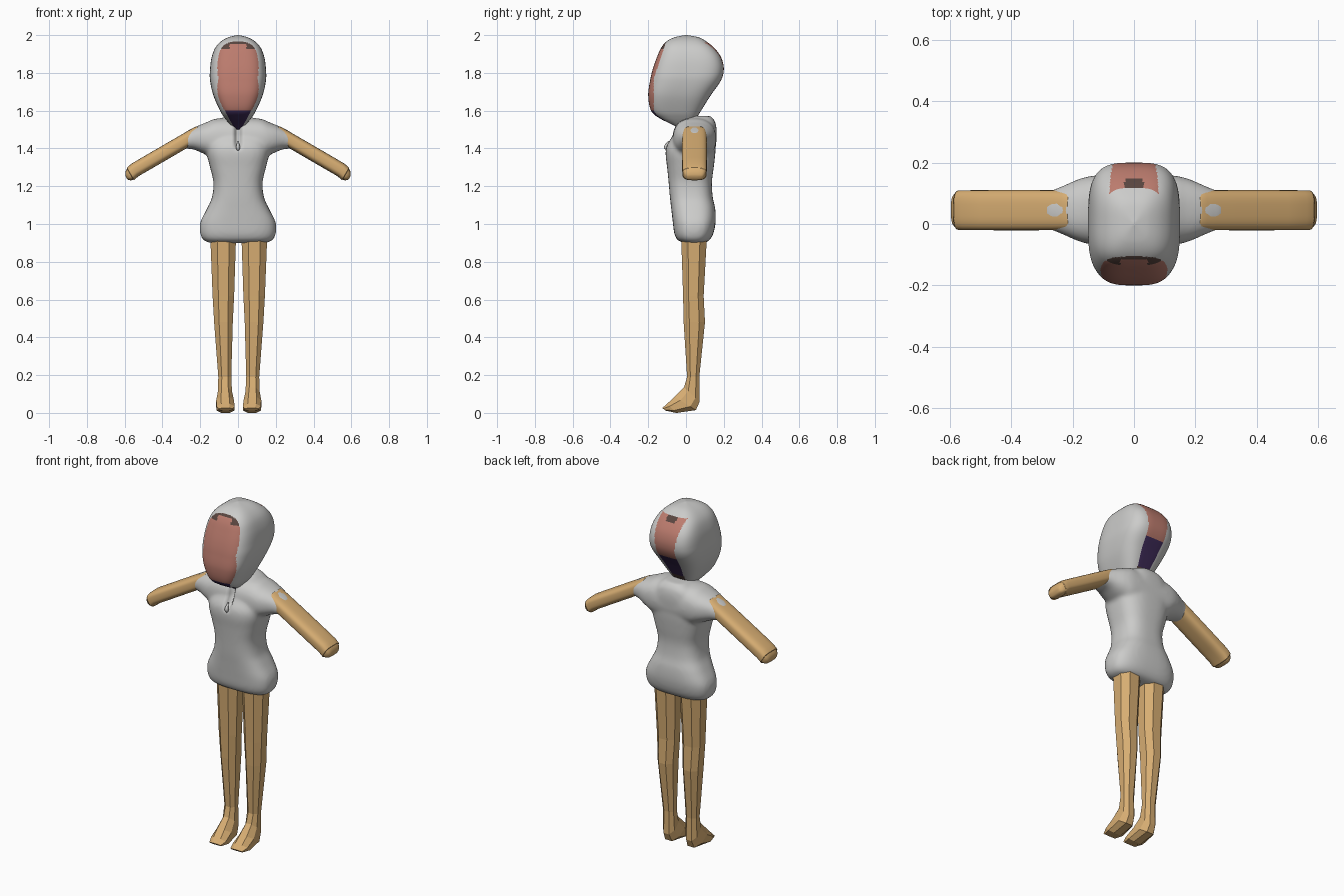
import bpy, bmesh, math
from mathutils import Vector

if "Cube" in bpy.data.objects:
    bpy.data.objects.remove(bpy.data.objects["Cube"])


def material(name, rgb):
    m = bpy.data.materials.new(name)
    m.use_nodes = True
    m.diffuse_color = (*rgb, 1)
    m.node_tree.nodes["Principled BSDF"].inputs["Base Color"].default_value = (*rgb, 1)
    return m


GREY = material("pale grey cloth", (0.6, 0.6, 0.59))
TAN = material("tan skin", (0.68, 0.42, 0.17))
SALMON = material("salmon face", (0.5, 0.2, 0.155))
BROWN = material("dark brown", (0.1, 0.06, 0.05))
PURPLE = material("dark purple", (0.05, 0.025, 0.1))


def smooth_rows(rows, steps):
    """Spline through rows of numbers."""
    out = []
    for i in range(len(rows) - 1):
        a, b, c, d = (Vector(rows[min(max(i + k, 0), len(rows) - 1)]) for k in (-1, 0, 1, 2))
        for s in range(steps):
            t = s / steps
            out.append(b + (c - a) * (t / 2) + (2 * a - 5 * b + 4 * c - d) * (t * t / 2)
                       + (3 * b - a - 3 * c + d) * (t ** 3 / 2))
    return out + [Vector(rows[-1])]


def oval(n, power, turn=0.0):
    """Unit rounded-square outline."""
    pts = []
    for i in range(n):
        a = 2 * math.pi * (i + turn) / n
        c, s = math.cos(a), math.sin(a)
        pts.append((math.copysign(abs(c) ** (2 / power), c),
                    math.copysign(abs(s) ** (2 / power), s)))
    return pts


def loft(name, rings, mats, smooth=True):
    bm = bmesh.new()
    loops = [[bm.verts.new(p) for p in ring] for ring in rings]
    n = len(loops[0])
    for a, b in zip(loops, loops[1:]):
        for i in range(n):
            bm.faces.new((a[i], a[(i + 1) % n], b[(i + 1) % n], b[i]))
    bm.faces.new(loops[0])
    bm.faces.new(loops[-1])
    bmesh.ops.recalc_face_normals(bm, faces=bm.faces)
    mesh = bpy.data.meshes.new(name)
    bm.to_mesh(mesh)
    bm.free()
    for m in mats:
        mesh.materials.append(m)
    ob = bpy.data.objects.new(name, mesh)
    bpy.context.collection.objects.link(ob)
    if smooth:
        mesh.shade_smooth()
    return ob


def upright(rows, steps, n, power):
    """Rings from rows of height, half width, front y, back y."""
    shape = oval(n, power)
    return [[(hx * c, (f + b) / 2 + (b - f) / 2 * s, z) for c, s in shape]
            for z, hx, f, b in smooth_rows(rows, steps)]


# Hooded head
head = loft("head", upright([
    (1.50, 0.015, -0.03, 0.015), (1.525, 0.04, -0.07, 0.03), (1.56, 0.07, -0.14, 0.055),
    (1.60, 0.095, -0.185, 0.08), (1.68, 0.13, -0.2, 0.13), (1.76, 0.148, -0.19, 0.185),
    (1.82, 0.148, -0.176, 0.2), (1.88, 0.14, -0.155, 0.187), (1.93, 0.122, -0.133, 0.152),
    (1.965, 0.092, -0.105, 0.11), (1.988, 0.052, -0.062, 0.068), (2.0, 0.004, -0.004, 0.006)],
    11, 144, 3.4), [GREY, SALMON, BROWN, PURPLE])


def head_colour(p):
    x, y, z = abs(p.x), p.y, p.z
    if y < 0:
        edge = -0.17 + 0.33 * max(0, z - 1.77)
        if z < 1.6:
            return 3 if x < 0.015 + 0.55 * (z - 1.5) and y < -0.02 else 0
        if z > 1.973 or y > edge or x > 0.133:
            return 0
        brow = z > 1.953 and x < 0.085
        tip = 0.045 < x < 0.088 and z > 1.928
        return 2 if brow or tip else 1
    if y < 0.035 or z > 1.96 or x > 0.03 + 0.11 * (z - 1.5):
        return 0
    if z > 1.935:
        return 2 if x < 0.03 else 1
    return 1 if z > 1.74 else 3 if z > 1.6 else 2


for poly in head.data.polygons:
    poly.material_index = head_colour(poly.center)

# Shirt body and sleeves, fused into one skin
shirt = loft("shirt", upright([
    (0.9, 0.15, -0.01, 0.1), (0.915, 0.183, -0.045, 0.125), (0.95, 0.2, -0.062, 0.145),
    (1.01, 0.199, -0.07, 0.157), (1.08, 0.165, -0.078, 0.155), (1.14, 0.138, -0.085, 0.142),
    (1.22, 0.13, -0.092, 0.137), (1.3, 0.148, -0.1, 0.147), (1.37, 0.165, -0.108, 0.155),
    (1.42, 0.165, -0.1, 0.158), (1.48, 0.15, -0.06, 0.163), (1.54, 0.11, -0.02, 0.155),
    (1.572, 0.06, 0.02, 0.13)], 5, 48, 2.8), [GREY])
ring = oval(32, 2.4)
sleeves = loft("sleeves", [
    [(x, yc + ry * c, zc + rz * s) for c, s in ring]
    for x, zc, rz, yc, ry in smooth_rows([
        (-0.295, 1.437, 0.04, 0.045, 0.055), (-0.24, 1.452, 0.056, 0.045, 0.076),
        (-0.17, 1.452, 0.085, 0.045, 0.105), (-0.1, 1.45, 0.11, 0.045, 0.115),
        (0.1, 1.45, 0.11, 0.045, 0.115), (0.17, 1.452, 0.085, 0.045, 0.105),
        (0.24, 1.452, 0.056, 0.045, 0.076), (0.295, 1.437, 0.04, 0.045, 0.055)], 6)], [GREY])

bm = bmesh.new()
bm.from_mesh(shirt.data)
bm.from_mesh(sleeves.data)
bm.to_mesh(shirt.data)
bm.free()
bpy.data.objects.remove(sleeves)
remesh = shirt.modifiers.new("fuse", "REMESH")
remesh.mode = "VOXEL"
remesh.voxel_size = 0.01
remesh.use_smooth_shade = True
relax = shirt.modifiers.new("relax", "SMOOTH")
relax.factor = 0.5
relax.iterations = 10
graph = bpy.context.evaluated_depsgraph_get()
shirt.data = bpy.data.meshes.new_from_object(shirt.evaluated_get(graph))
shirt.modifiers.clear()
shirt.data.shade_smooth()

# Neck slit pressed into the front, with a small lip at its foot
for v in shirt.data.vertices:
    x, y, z = v.co
    if y < 0.03 and 1.39 < z < 1.56:
        v.co.y += 0.045 * max(0, 1 - abs(x) / 0.022) * min(1, (z - 1.39) / 0.04)
lip = loft("collar_lip", [[(r * c, y + r * s, z) for c, s in oval(12, 2)]
                          for z, y, r in ((1.385, -0.1, 0.004), (1.405, -0.106, 0.012),
                                          (1.42, -0.104, 0.008), (1.44, -0.09, 0.003))], [GREY])

# Arms: flat rounded bars sloping down
axis = Vector((0.86, 0, -0.5)).normalized()
up = Vector((0.5, 0, 0.86)).normalized()
start = Vector((0.2, 0.045, 1.487))
bar = oval(40, 3)
for side, word in ((1, "left"), (-1, "right")):
    rings = []
    for d, w, t in smooth_rows([(0, 0.06, 0.035), (0.06, 0.065, 0.038), (0.4, 0.065, 0.038),
                                (0.425, 0.062, 0.036), (0.445, 0.054, 0.028),
                                (0.457, 0.04, 0.015), (0.46, 0.015, 0.004)], 4):
        drop = -0.012 * max(0, (d - 0.4) / 0.06)
        ps = [start + axis * d + up * (t * s + drop) + Vector((0, w * c, 0)) for c, s in bar]
        rings.append([(p.x * side, p.y, p.z) for p in ps])
    loft(word + "_arm", rings, [TAN])

# Faceted legs and feet: front y z, back y z, inner x, outer x
leg_rows = [
    (-0.025, 0.93, 0.11, 0.93, 0.015, 0.15), (-0.015, 0.62, 0.093, 0.62, 0.025, 0.138),
    (-0.012, 0.48, 0.1, 0.48, 0.032, 0.13), (0.006, 0.19, 0.07, 0.19, 0.04, 0.108),
    (-0.01, 0.135, 0.072, 0.06, 0.036, 0.11), (-0.06, 0.085, 0.052, 0.015, 0.026, 0.119),
    (-0.1, 0.048, -0.05, 0.0, 0.022, 0.118), (-0.125, 0.026, -0.11, 0.012, 0.032, 0.105)]
octagon = oval(8, 2.3, 0.5)
for side, word in ((1, "left"), (-1, "right")):
    rings = []
    for fy, fz, by, bz, xi, xo in leg_rows:
        f, b = Vector((0, fy, fz)), Vector((0, by, bz))
        loop = []
        for c, s in octagon:
            p = f.lerp(b, 0.5 + 0.54 * s)
            p.x = side * ((xi + xo) / 2 + (xo - xi) * 0.54 * c) + 0.004
            loop.append(p)
        rings.append(loop)
    loft(word + "_leg", rings, [TAN], smooth=False)
